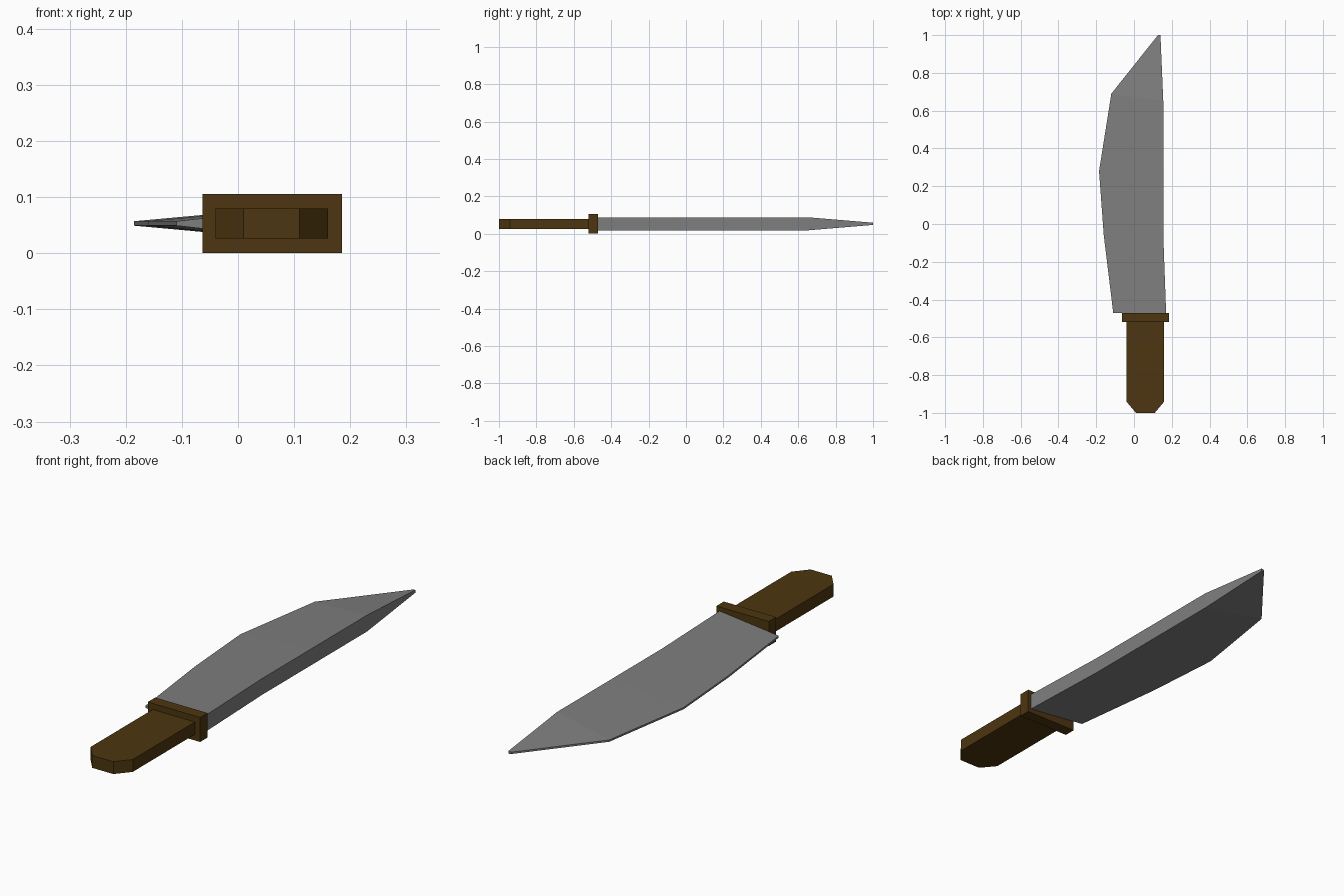
import bpy
import bmesh

cube = bpy.data.objects.get("Cube")
if cube:
    bpy.data.objects.remove(cube, do_unlink=True)

MID = 0.053  # height of the knife's centre plane


def material(name, colour):
    mat = bpy.data.materials.new(name)
    mat.use_nodes = True
    mat.diffuse_color = colour
    mat.node_tree.nodes["Principled BSDF"].inputs["Base Color"].default_value = colour
    return mat


def finish(bm, name, mat):
    bmesh.ops.recalc_face_normals(bm, faces=bm.faces)
    mesh = bpy.data.meshes.new(name)
    bm.to_mesh(mesh)
    bm.free()
    mesh.materials.append(mat)
    obj = bpy.data.objects.new(name, mesh)
    bpy.context.collection.objects.link(obj)
    return obj


def slab(name, outline, half, mat):
    """Extrude a plan outline symmetrically about the centre plane."""
    bm = bmesh.new()
    face = bm.faces.new([bm.verts.new((x, y, MID - half)) for x, y in outline])
    top = bmesh.ops.extrude_face_region(bm, geom=[face])["geom"]
    verts = [v for v in top if isinstance(v, bmesh.types.BMVert)]
    bmesh.ops.translate(bm, verts=verts, vec=(0, 0, 2 * half))
    return finish(bm, name, mat)


def loft(name, sections, mat):
    """Skin wedge sections: edge x, edge y, spine x, spine y, edge half, spine half."""
    bm = bmesh.new()
    rings = []
    for ex, ey, sx, sy, eh, sh in sections:
        corners = [(ex, ey, MID - eh), (sx, sy, MID - sh),
                   (sx, sy, MID + sh), (ex, ey, MID + eh)]
        rings.append([bm.verts.new(c) for c in corners])
    for a, b in zip(rings, rings[1:]):
        for i in range(4):
            j = (i + 1) % 4
            bm.faces.new((a[i], a[j], b[j], b[i]))
    bm.faces.new(rings[0])
    bm.faces.new(rings[-1])
    return finish(bm, name, mat)


steel = material("grey steel", (0.21, 0.21, 0.21, 1))
wood = material("dark brown wood", (0.075, 0.036, 0.005, 1))

# Blade: thick spine on the left, thin curved cutting edge on the right
THIN, THICK = 0.004, 0.035
loft("blade", [
    (-0.11, -0.47, 0.17, -0.47, THIN, THICK),
    (-0.16, -0.06, 0.155, -0.06, THIN, THICK),
    (-0.185, 0.28, 0.155, 0.28, THIN, THICK),
    (-0.12, 0.69, 0.155, 0.65, THIN, THICK),
    (0.127, 1.0, 0.14, 1.0, THIN, 0.006),
], steel)

# Guard block
slab("guard", [(-0.063, -0.52), (0.185, -0.52), (0.185, -0.47), (-0.063, -0.47)],
     0.0525, wood)

# Handle with a chamfered butt
slab("handle", [(-0.04, -0.51), (-0.04, -0.94), (0.01, -1.0),
                (0.11, -1.0), (0.16, -0.94), (0.16, -0.51)], 0.0265, wood)
